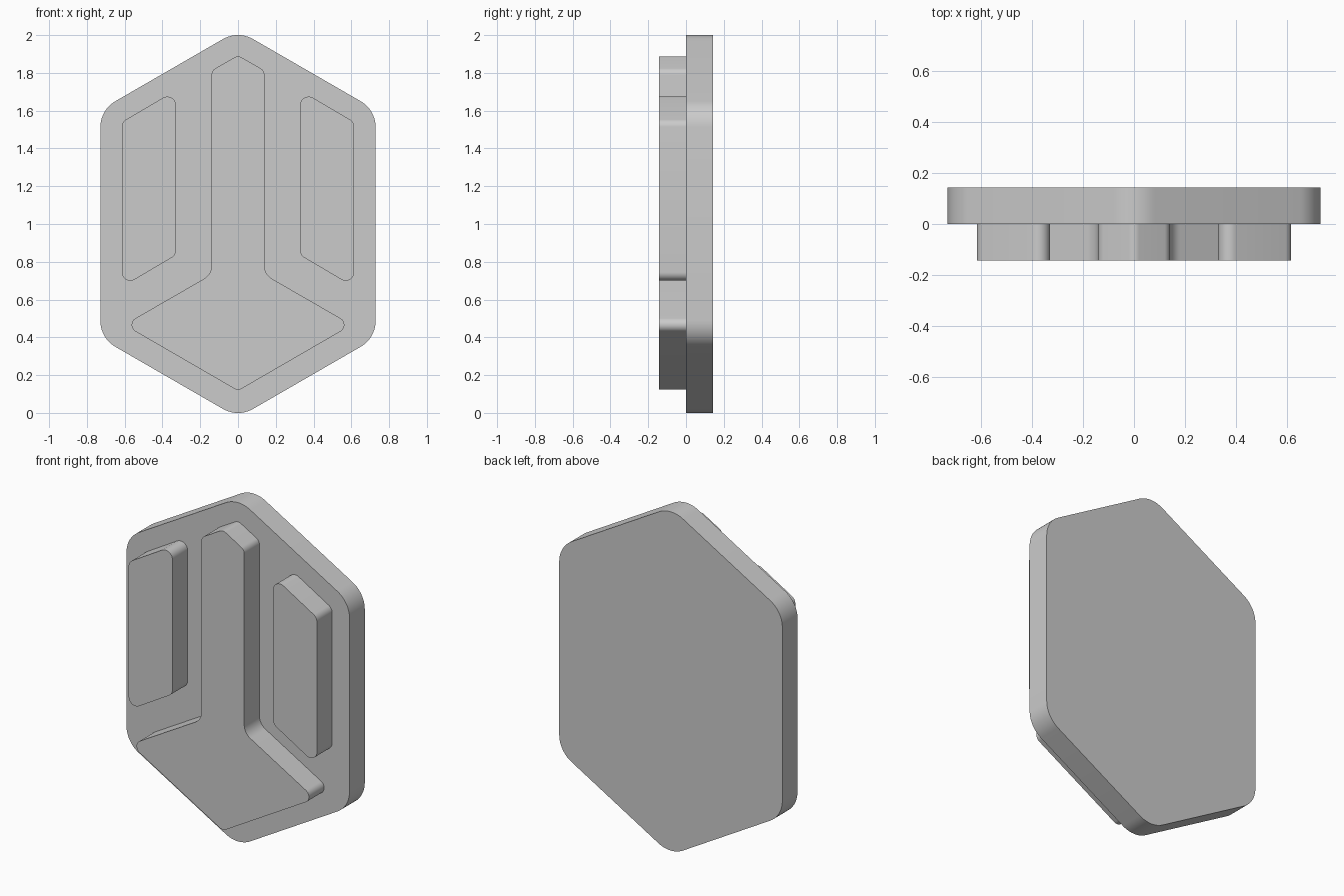
import bpy, bmesh, math
from mathutils import Vector

cube = bpy.data.objects.get("Cube")
if cube:
    bpy.data.objects.remove(cube, do_unlink=True)

THICK = 0.142
SLOPE = math.tan(math.radians(30))

grey = bpy.data.materials.new("plain grey")
grey.use_nodes = True
colour = (0.6, 0.6, 0.6, 1)
grey.diffuse_color = colour
grey.node_tree.nodes["Principled BSDF"].inputs["Base Color"].default_value = colour


def fillet(corners, steps=10):
    """Round each (x, z, radius) corner of a closed outline."""
    out = []
    for i, (x, z, r) in enumerate(corners):
        p = Vector((x, z))
        a = (Vector(corners[i - 1][:2]) - p).normalized()
        b = (Vector(corners[(i + 1) % len(corners)][:2]) - p).normalized()
        half = a.angle(b) / 2
        centre = p + (a + b).normalized() * r / math.sin(half)
        start = p + a * r / math.tan(half) - centre
        end = p + b * r / math.tan(half) - centre
        turn = math.atan2(start.x * end.y - start.y * end.x, start.dot(end))
        for k in range(steps + 1):
            t = turn * k / steps
            c, s = math.cos(t), math.sin(t)
            out.append(centre + Vector((start.x * c - start.y * s,
                                        start.x * s + start.y * c)))
    return out


def slab(name, corners, y0, y1):
    """Extrude a rounded outline from y0 to y1."""
    bm = bmesh.new()
    face = bm.faces.new([bm.verts.new((p.x, y0, p.y)) for p in fillet(corners)])
    grown = bmesh.ops.extrude_face_region(bm, geom=[face], use_keep_orig=True)
    top = [v for v in grown["geom"] if isinstance(v, bmesh.types.BMVert)]
    bmesh.ops.translate(bm, verts=top, vec=(0, y1 - y0, 0))
    bmesh.ops.recalc_face_normals(bm, faces=bm.faces)
    mesh = bpy.data.meshes.new(name)
    bm.to_mesh(mesh)
    bm.free()
    mesh.materials.append(grey)
    obj = bpy.data.objects.new(name, mesh)
    bpy.context.collection.objects.link(obj)
    bpy.ops.object.select_all(action="DESELECT")
    obj.select_set(True)
    bpy.context.view_layer.objects.active = obj
    bpy.ops.object.shade_smooth_by_angle(angle=math.radians(30))
    return obj


# Hexagonal backing plate
w, apex, r = 0.729, 2.025, 0.16
shoulder = apex - w * SLOPE
slab("backing_plate", [(0, apex, r), (w, shoulder, r), (w, 2 - shoulder, r),
                       (0, 2 - apex, r), (-w, 2 - shoulder, r), (-w, shoulder, r)],
     0, THICK)

# Raised centre stem with its diamond foot
r = 0.04
half = [(0.14, 1.812, r), (0.14, 0.733, 0.08), (0.603, 0.466, r)]
mirrored = [(-x, z, q) for x, z, q in reversed(half)]
slab("centre_stem", [(0, 1.893, r)] + half + [(0, 0.117, r)] + mirrored, -THICK, 0)

# Raised slanted bars on both sides
r = 0.045
for side, name in ((1, "left_bar"), (-1, "right_bar")):
    slab(name, [(side * 0.329, 1.708, r), (side * 0.615, 1.54, r),
                (side * 0.615, 0.666, r), (side * 0.329, 0.835, r)], -THICK, 0)
